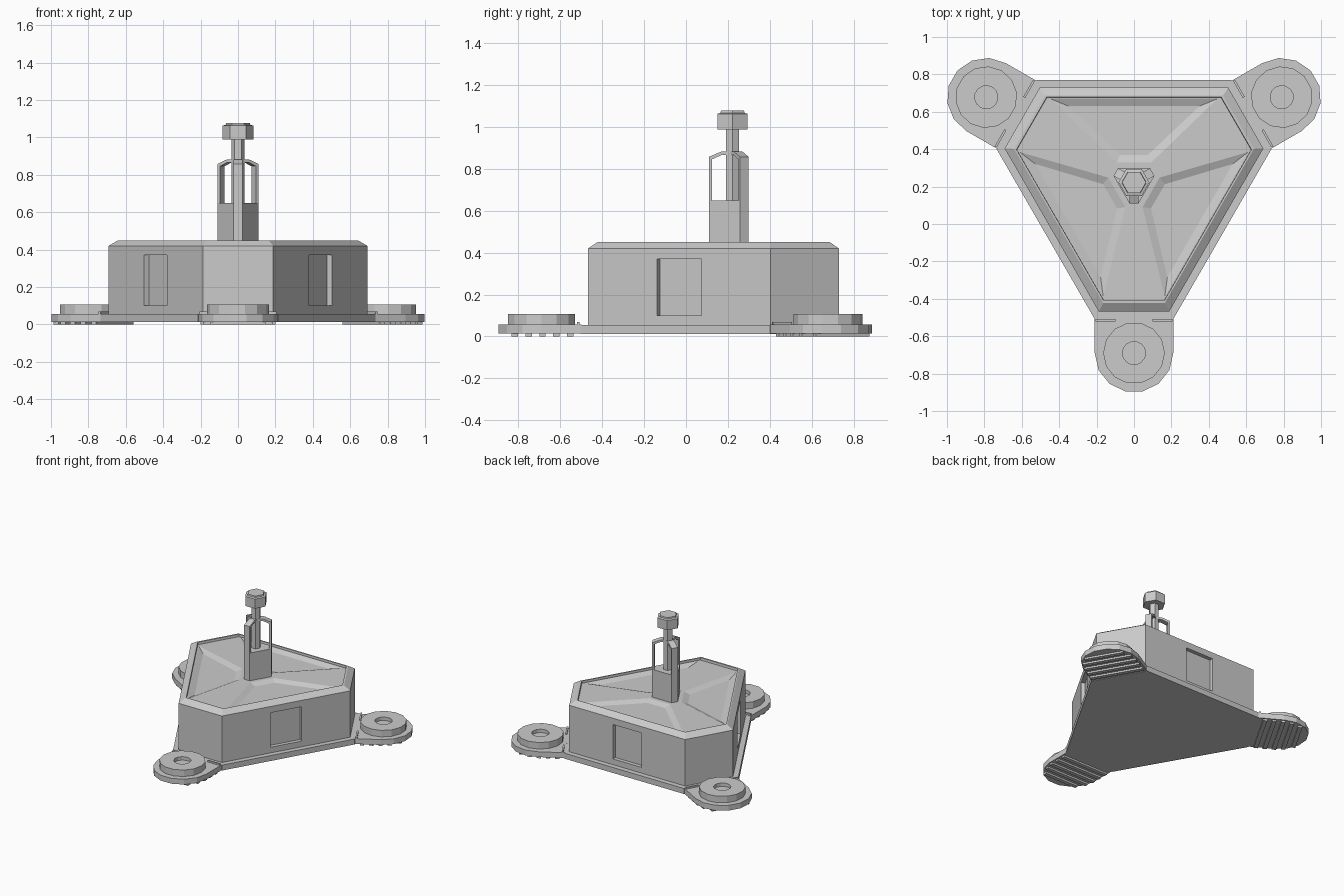
import bpy, bmesh
from math import pi, sin, cos, tan, radians
from mathutils import Matrix, Vector

if "Cube" in bpy.data.objects:
    bpy.data.objects.remove(bpy.data.objects["Cube"])

CY = 0.222                      # y of the three-fold symmetry axis
T30 = tan(radians(30))


def loft(name, rings, turn=0.0, hide=False):
    """Skin a list of equal-length point rings, capped at both ends."""
    bm = bmesh.new()
    rows = [[bm.verts.new(p) for p in r] for r in rings]
    n = len(rows[0])
    for a, b in zip(rows, rows[1:]):
        for i in range(n):
            j = (i + 1) % n
            bm.faces.new((a[i], a[j], b[j], b[i]))
    bm.faces.new(rows[0][::-1])
    bm.faces.new(rows[-1])
    bmesh.ops.recalc_face_normals(bm, faces=bm.faces[:])
    bm.transform(Matrix.Translation((0, CY, 0)) @ Matrix.Rotation(turn, 4, 'Z'))
    me = bpy.data.meshes.new(name)
    bm.to_mesh(me)
    bm.free()
    ob = bpy.data.objects.new(name, me)
    bpy.context.collection.objects.link(ob)
    ob.hide_render = hide
    return ob


def tri(z, corner, side):
    """Truncated triangle given distances to its corner and side faces."""
    hw = (2 * side - corner) * T30
    pts = []
    for k in range(3):
        m = Matrix.Rotation(k * 2 * pi / 3, 3, 'Z')
        pts += [m @ Vector((x, -corner, z)) for x in (-hw, hw)]
    return pts


def circle(r, z, n, cy=0.0):
    return [(r * cos(2 * pi * i / n), cy + r * sin(2 * pi * i / n), z) for i in range(n)]


def rect(x0, x1, y0, y1, z):
    return [(x0, y0, z), (x1, y0, z), (x1, y1, z), (x0, y1, z)]


def trapezoid(w0, y0, w1, y1, z):
    return [(-w0, y0, z), (w0, y0, z), (w1, y1, z), (-w1, y1, z)]


def cut(ob, cutter):
    mod = ob.modifiers.new("cut", 'BOOLEAN')
    mod.operation = 'DIFFERENCE'
    mod.solver = 'EXACT'
    mod.object = cutter
    bpy.context.view_layer.objects.active = ob
    bpy.ops.object.modifier_apply(modifier=mod.name)
    bpy.data.objects.remove(cutter)


# Base plate and main body with chamfered, slightly sunken top
loft("base_plate", [tri(0.012, 0.725, 0.547), tri(0.055, 0.725, 0.547)])
body = loft("body", [tri(0.05, 0.69, 0.508), tri(0.42, 0.69, 0.508),
                     tri(0.45, 0.645, 0.465), tri(0.45, 0.632, 0.456),
                     tri(0.432, 0.63, 0.455)])

for k in range(3):
    t = k * 2 * pi / 3
    # Side window recess and sunken top panel
    cut(body, loft("window_cutter", [rect(-0.123, 0.123, 0.478, 0.6, z) for z in (0.1, 0.37)], t, True))
    cut(body, loft("panel_cutter", [trapezoid(0.075, 0.148, 0.35, 0.408, 0.415),
                                    trapezoid(0.092, 0.103, 0.452, 0.45, 0.433)], t, True))

    # Foot plate with rounded outer end
    R, N, D = 0.21, 7, -0.912
    outline = [(R * cos(pi * i / N), D - R * sin(pi * i / N)) for i in range(N + 1)]
    outline += [(-R, -0.735), (-R, -0.72), (R, -0.72), (R, -0.735)]
    loft("foot_plate", [[(x, y, z) for x, y in outline] for z in (0.014, 0.056)], t)

    # Raised pad with a recessed centre
    loft("foot_pad", [circle(0.165, 0.05, 14, D), circle(0.165, 0.107, 14, D),
                      circle(0.062, 0.107, 14, D), circle(0.062, 0.08, 14, D)], t)

    # Tread bars under the foot
    for i in range(5):
        y = -0.775 - i * 0.066
        reach = max(0.0, D - (y - 0.015))
        w = (R * R - reach * reach) ** 0.5 * 0.95
        loft("foot_tread", [rect(-w, w, y - 0.015, y + 0.015, z) for z in (0, 0.016)], t)

    # Hinge tabs where the foot meets the base
    for a, b in ((-0.205, -0.1), (0.1, 0.205)):
        loft("hinge_tab", [rect(a, b, -0.742, -0.73, z) for z in (0.05, 0.068)], t)

    # Bent strap around the upper post
    strap = [(-0.112, 0.64), (-0.112, 0.858), (-0.055, 0.882), (-0.02, 0.882),
             (-0.02, 0.866), (-0.053, 0.866), (-0.097, 0.846), (-0.097, 0.64)]
    loft("post_strap", [[(x, y, z) for y, z in strap] for x in (-0.024, 0.024)], t)

# Post, rod and hexagonal cap
loft("post_base", [tri(0.42, 0.112, 0.077), tri(0.65, 0.112, 0.077)])
loft("rod", [circle(0.036, 0.64, 6), circle(0.036, 1.0, 6)])
loft("cap", [circle(0.083, 0.988, 6), circle(0.083, 1.063, 6),
             circle(0.066, 1.067, 6), circle(0.064, 1.078, 6)])
